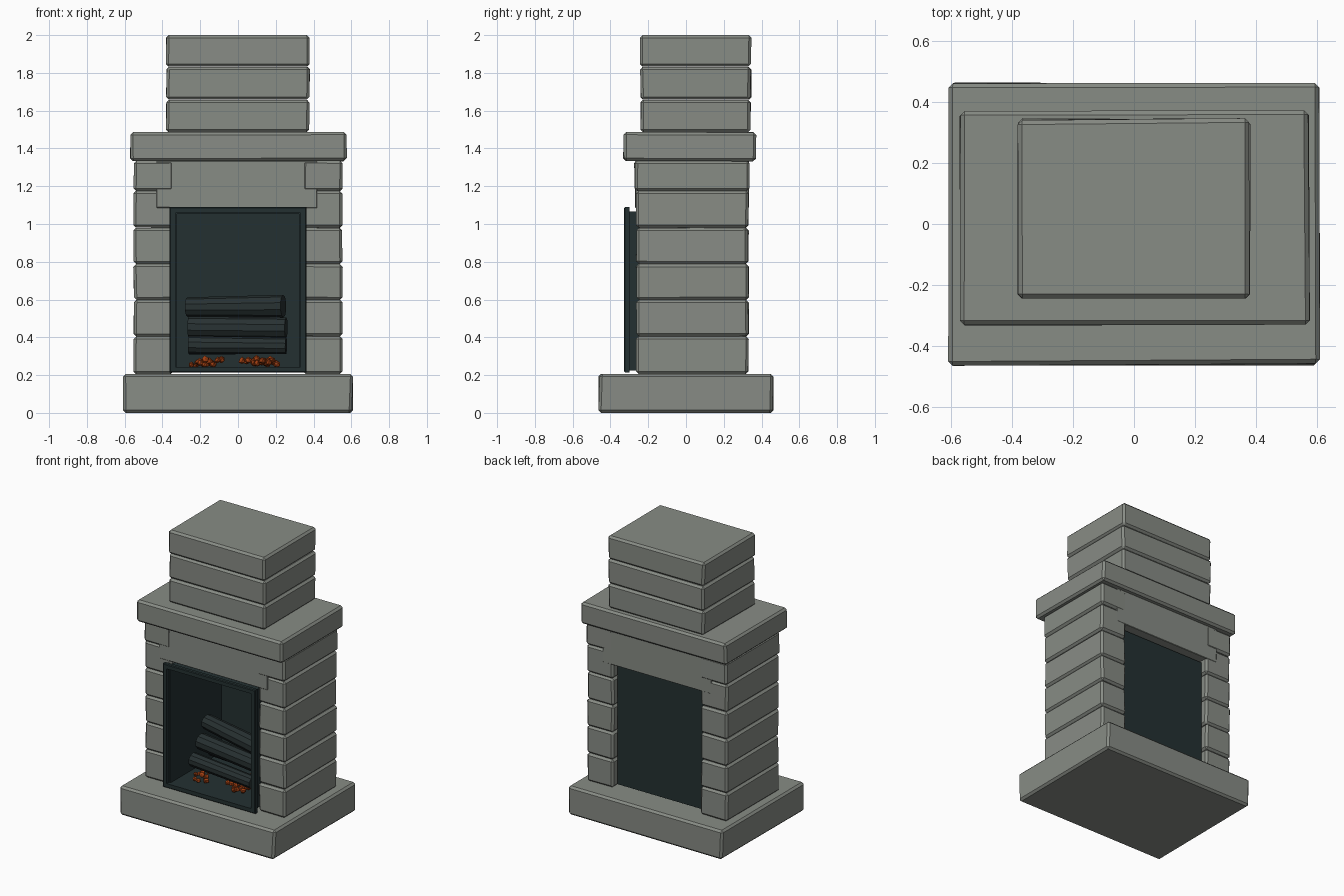
import bpy, bmesh, math, random
from mathutils import Vector, Matrix

if "Cube" in bpy.data.objects:
    bpy.data.objects.remove(bpy.data.objects["Cube"])

random.seed(4)


def material(name, rgb):
    m = bpy.data.materials.new(name)
    m.diffuse_color = (*rgb, 1)
    m.use_nodes = True
    m.node_tree.nodes["Principled BSDF"].inputs["Base Color"].default_value = m.diffuse_color
    return m


STONE = material("grey stone", (0.245, 0.262, 0.235))
IRON = material("dark iron", (0.017, 0.030, 0.031))
WOOD = material("charred wood", (0.021, 0.031, 0.032))
EMBER = material("glowing ember", (0.36, 0.05, 0.006))


def finish(name, bm, mat):
    bmesh.ops.recalc_face_normals(bm, faces=bm.faces)
    me = bpy.data.meshes.new(name)
    bm.to_mesh(me)
    bm.free()
    me.materials.append(mat)
    ob = bpy.data.objects.new(name, me)
    bpy.context.collection.objects.link(ob)
    return ob


def add_box(bm, lo, hi, jitter=(0, 0, 0)):
    lo, hi = Vector(lo), Vector(hi)
    verts = bmesh.ops.create_cube(bm, size=1)["verts"]
    for v in verts:
        for i in range(3):
            v.co[i] = lo[i] + (v.co[i] + 0.5) * (hi[i] - lo[i])
            v.co[i] += random.uniform(-1, 1) * jitter[i]
    return verts


def stone(name, lo, hi, jitter=(0.005, 0.004, 0.002), bevel=0.014):
    bm = bmesh.new()
    add_box(bm, lo, hi, jitter)
    bmesh.ops.bevel(bm, geom=bm.edges[:], offset=bevel, segments=1, affect='EDGES')
    return finish(name, bm, STONE)


# Hearth slab, mantel and chimney courses
stone("hearth_slab", (-0.605, -0.46, 0), (0.605, 0.46, 0.206), (0.005, 0.005, 0))
stone("mantel", (-0.572, -0.33, 1.333), (0.572, 0.37, 1.487))
for i, (z0, z1) in enumerate([(1.485, 1.657), (1.658, 1.832), (1.833, 2.0)]):
    stone(f"chimney_course_{i + 1}", (-0.378, -0.242, z0), (0.378, 0.343, z1),
          (0.004, 0.004, 0))

# Side columns of stacked blocks
levels = [0.206, 0.405, 0.598, 0.788, 0.98, 1.175, 1.335]
for side, sx in (("left", -1), ("right", 1)):
    for i in range(6):
        x0, x1 = sorted((sx * 0.343, sx * 0.552))
        front, back = (-0.272, 0.334) if i == 5 else (-0.263, 0.33)
        stone(f"{side}_column_block_{i + 1}", (x0, front, levels[i]),
              (x1, back, levels[i + 1]), (0.003, 0.003, 0.001))

# Lintel over the opening, lapping onto the columns
stone("lintel", (-0.43, -0.269, 1.085), (0.42, 0.332, 1.334), (0.002, 0.0005, 0.001), 0.003)

# Firebox: thin-walled box open to the front
bm = bmesh.new()
T, BX, Z0, Z1, YF, YB = 0.015, 0.337, 0.225, 1.067, -0.301, 0.29
add_box(bm, (-BX, YB - T, Z0), (BX, YB, Z1))
add_box(bm, (-BX, YF, Z0), (-BX + T, YB - T, Z1))
add_box(bm, (BX - T, YF, Z0), (BX, YB - T, Z1))
add_box(bm, (-BX + T, YF, Z0), (BX - T, YB - T, Z0 + T))
add_box(bm, (-BX + T, YF, Z1 - T), (BX - T, YB - T, Z1))
finish("firebox", bm, IRON)

# Front frame around the opening
bm = bmesh.new()
W, FX, F0, F1 = 0.031, 0.362, 0.213, 1.09
rings = []
for y in (-0.327, -0.3):
    for d in (0, W):
        rings.append([bm.verts.new((x, y, z)) for x, z in (
            (-FX + d, F0 + d), (FX - d, F0 + d), (FX - d, F1 - d), (-FX + d, F1 - d))])
for a, b in ((0, 1), (1, 3), (3, 2), (2, 0)):
    for i in range(4):
        j = (i + 1) % 4
        bm.faces.new((rings[a][i], rings[a][j], rings[b][j], rings[b][i]))
bmesh.ops.recalc_face_normals(bm, faces=bm.faces)
outer = [e for e in bm.edges if all(abs(abs(v.co.x) - FX) < 1e-4 and v.co.y < -0.32
                                    for v in e.verts)]
bmesh.ops.bevel(bm, geom=outer, offset=0.005, segments=1, affect='EDGES')
finish("firebox_frame", bm, IRON)


# Stacked logs
def log(name, start, end, r0, r1):
    a, b = Vector(start), Vector(end)
    d = b - a
    bm = bmesh.new()
    bmesh.ops.create_cone(bm, cap_ends=True, segments=10, radius1=r0, radius2=r1,
                          depth=d.length)
    rot = d.to_track_quat('Z', 'Y').to_matrix().to_4x4()
    bm.transform(Matrix.Translation((a + b) / 2) @ rot)
    finish(name, bm, WOOD)


log("log_bottom_front", (-0.26, -0.13, 0.36), (0.255, -0.19, 0.355), 0.048, 0.044)
log("log_bottom_back", (-0.26, 0.08, 0.355), (0.255, 0.04, 0.36), 0.046, 0.048)
log("log_middle", (-0.26, -0.04, 0.455), (0.255, -0.12, 0.45), 0.056, 0.056)
log("log_top", (-0.268, 0.04, 0.56), (0.24, -0.10, 0.565), 0.052, 0.06)

# Ember patches on the firebox floor
bm = bmesh.new()
for cx, cy, rx, ry, n in ((-0.19, -0.14, 0.07, 0.06, 14), (-0.14, 0.03, 0.06, 0.04, 8),
                          (0.11, -0.14, 0.11, 0.06, 18), (0.16, 0.02, 0.07, 0.04, 8)):
    for _ in range(n):
        t, q = random.uniform(0, math.tau), math.sqrt(random.random())
        r = random.uniform(0.014, 0.02)
        vs = bmesh.ops.create_icosphere(bm, subdivisions=1, radius=r)["verts"]
        c = Vector((cx + rx * q * math.cos(t), cy + ry * q * math.sin(t),
                    0.24 + r * random.uniform(0.8, 2.4)))
        for v in vs:
            v.co = v.co * random.uniform(0.8, 1.2) + c
finish("embers", bm, EMBER)
